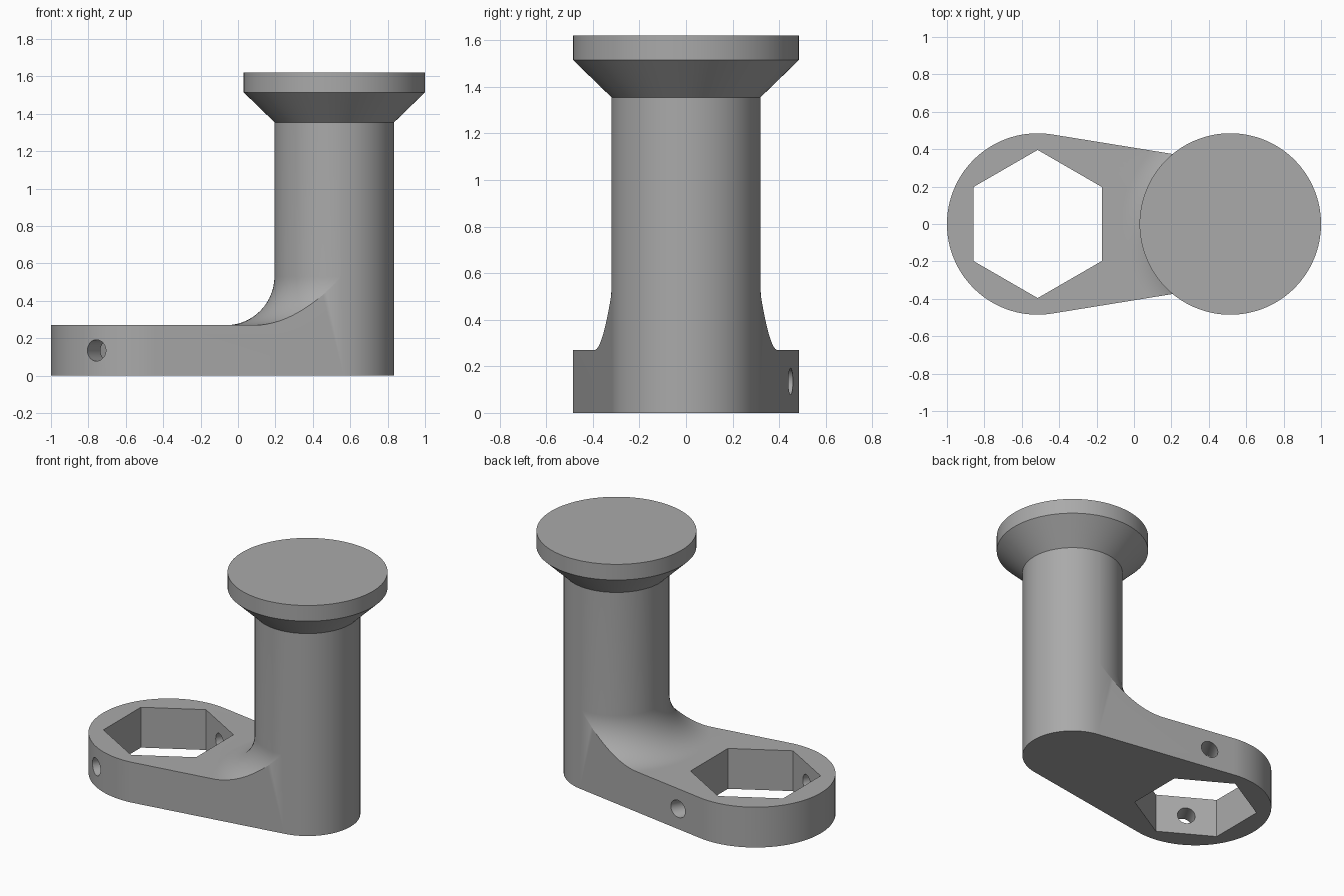
import bpy, bmesh
from math import sin, cos, pi, asin, radians
from mathutils import Matrix, Vector

cube = bpy.data.objects.get("Cube")
if cube:
    bpy.data.objects.remove(cube, do_unlink=True)

RING_X, RING_R = -0.515, 0.485      # socket end of the arm
POST_X, POST_R = 0.515, 0.32        # upright post
ARM_H, POST_TOP, TOP = 0.27, 1.355, 1.62
FILLET = 0.26
SEGS = 128

grey = bpy.data.materials.new("grey")
grey.use_nodes = True
colour = (0.4, 0.4, 0.4, 1)
grey.diffuse_color = colour
grey.node_tree.nodes["Principled BSDF"].inputs["Base Color"].default_value = colour


def finish(name, bm):
    bmesh.ops.recalc_face_normals(bm, faces=bm.faces)
    mesh = bpy.data.meshes.new(name)
    bm.to_mesh(mesh)
    bm.free()
    mesh.materials.append(grey)
    obj = bpy.data.objects.new(name, mesh)
    bpy.context.collection.objects.link(obj)
    return obj


def prism(name, outline, z0, z1):
    bm = bmesh.new()
    face = bm.faces.new([bm.verts.new((x, y, z0)) for x, y in outline])
    top = bmesh.ops.extrude_face_region(bm, geom=[face])["geom"]
    verts = [v for v in top if isinstance(v, bmesh.types.BMVert)]
    bmesh.ops.translate(bm, verts=verts, vec=(0, 0, z1 - z0))
    return finish(name, bm)


def lathe(name, profile, x, closed=False):
    bm = bmesh.new()
    verts = [bm.verts.new((r, 0, z)) for r, z in profile]
    ends = verts[1:] + verts[:1] if closed else verts[1:]
    edges = [bm.edges.new(pair) for pair in zip(verts, ends)]
    bmesh.ops.spin(bm, geom=verts + edges, cent=(0, 0, 0), axis=(0, 0, 1),
                   angle=2 * pi, steps=SEGS, use_duplicate=False)
    bmesh.ops.remove_doubles(bm, verts=bm.verts, dist=1e-5)
    bmesh.ops.translate(bm, verts=bm.verts, vec=(x, 0, 0))
    return finish(name, bm)


def select(obj):
    bpy.ops.object.select_all(action="DESELECT")
    obj.select_set(True)
    bpy.context.view_layer.objects.active = obj


def cut(obj, cutter):
    cutter.hide_render = True
    mod = obj.modifiers.new("cut", "BOOLEAN")
    mod.operation, mod.solver, mod.object = "DIFFERENCE", "EXACT", cutter
    select(obj)
    bpy.ops.object.modifier_apply(modifier=mod.name)
    bpy.data.objects.remove(cutter, do_unlink=True)


def arc(cx, r, a0, a1, n):
    return [(cx + r * cos(a0 + (a1 - a0) * i / n),
             r * sin(a0 + (a1 - a0) * i / n)) for i in range(n + 1)]


# Arm and post: tapered outline raised to the full post height
lean = asin((RING_R - POST_R) / (POST_X - RING_X))
t = pi / 2 - lean
outline = arc(POST_X, POST_R, -t, t, 64) + arc(RING_X, RING_R, t, 2 * pi - t, 72)
body = prism("arm_and_post", outline, 0, POST_TOP)

# Clear the space round the post, leaving a concave fillet at its foot
gap = POST_R + 0.0005
profile = [(gap + FILLET * (1 - sin(a)), ARM_H + FILLET * (1 - cos(a)))
           for a in (pi / 2 * i / 24 for i in range(25))]
profile += [(gap, POST_TOP + 0.1), (2, POST_TOP + 0.1), (2, ARM_H)]
cut(body, lathe("post_clearance", profile, POST_X, closed=True))

# Hexagonal socket through the arm
hexagon = [(RING_X + 0.396 * cos(radians(a)), 0.396 * sin(radians(a)))
           for a in range(30, 390, 60)]
cut(body, prism("hex_socket", hexagon, -0.1, ARM_H + 0.1))

# Set screw holes through two opposite socket walls
bm = bmesh.new()
direction = Vector((cos(pi / 3), sin(pi / 3), 0))
place = Matrix.Translation((RING_X, 0, ARM_H / 2)) @ \
    direction.to_track_quat("Z", "Y").to_matrix().to_4x4()
bmesh.ops.create_cone(bm, cap_ends=True, segments=48, radius1=0.057,
                      radius2=0.057, depth=1.4, matrix=place)
cut(body, finish("screw_holes", bm))

# Flared cap on top of the post
cap = lathe("flared_cap", [(POST_R, POST_TOP), (RING_R, 1.515),
                           (RING_R, TOP), (0, TOP)], POST_X)

for obj in (body, cap):
    select(obj)
    bpy.ops.object.shade_smooth_by_angle(angle=radians(25))
